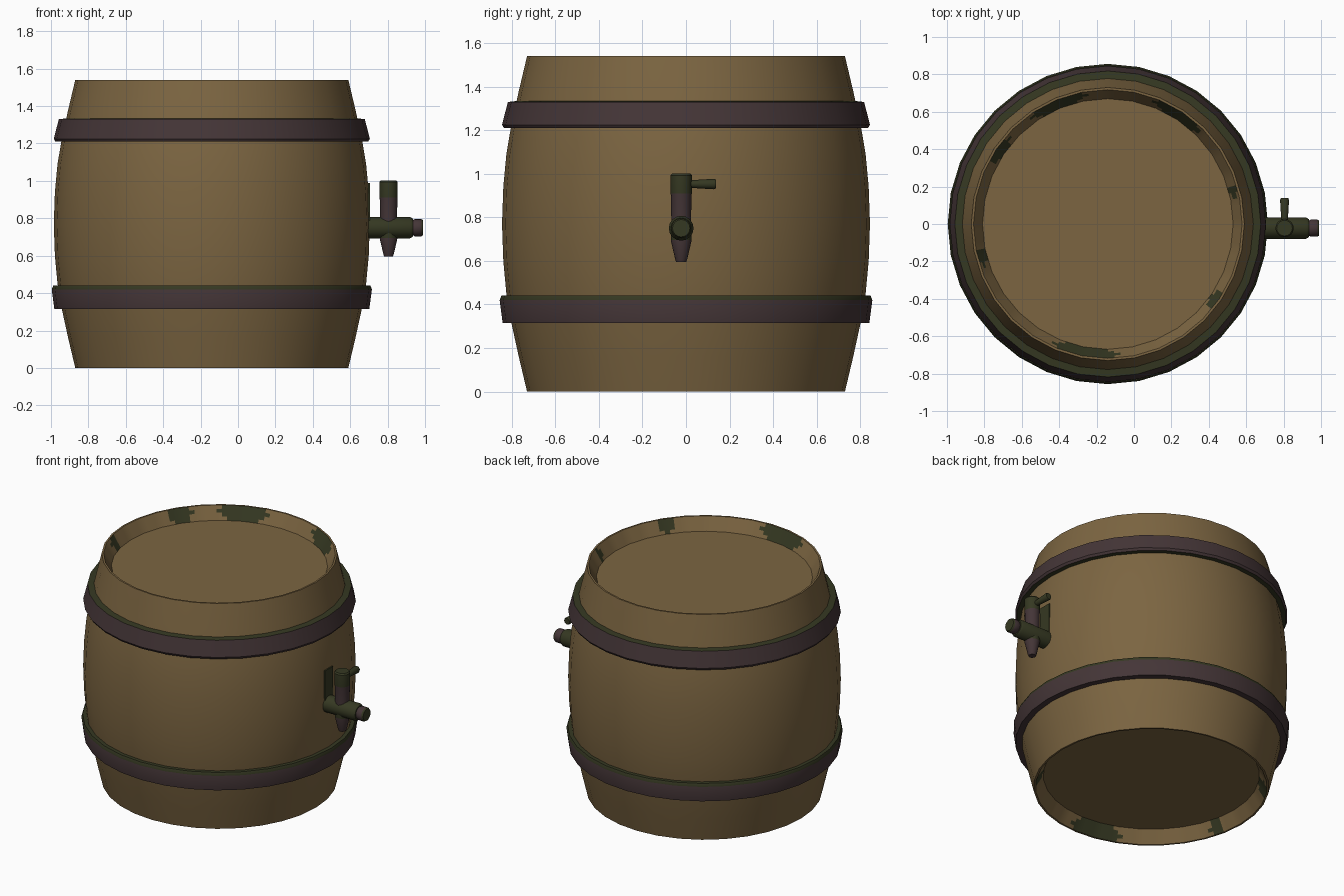
import bpy, bmesh, math
from mathutils import Matrix, Vector

cube = bpy.data.objects.get("Cube")
if cube:
    bpy.data.objects.remove(cube, do_unlink=True)


def material(name, color):
    m = bpy.data.materials.new(name)
    m.use_nodes = True
    m.diffuse_color = (*color, 1)
    m.node_tree.nodes["Principled BSDF"].inputs["Base Color"].default_value = (*color, 1)
    return m


MATS = [material("wood", (0.20, 0.130, 0.053)),
        material("dark_metal", (0.058, 0.036, 0.038)),
        material("mossy_green", (0.036, 0.040, 0.016))]
WOOD, METAL, GREEN = range(3)
CENTER = Vector((-0.14, 0, 0))


def finish(name, bm):
    bmesh.ops.recalc_face_normals(bm, faces=bm.faces)
    mesh = bpy.data.meshes.new(name)
    bm.to_mesh(mesh)
    bm.free()
    for m in MATS:
        mesh.materials.append(m)
    obj = bpy.data.objects.new(name, mesh)
    bpy.context.collection.objects.link(obj)
    bpy.ops.object.select_all(action='DESELECT')
    obj.select_set(True)
    bpy.context.view_layer.objects.active = obj
    bpy.ops.object.shade_smooth_by_angle(angle=math.radians(35))
    return obj


def lathe(profile, mats, sides, closed=False):
    """Turn (radius, height) points about z; mats gives one colour per band."""
    bm = bmesh.new()
    angles = [math.tau * i / sides for i in range(sides)]
    rings = [[bm.verts.new((r * math.cos(a), r * math.sin(a), z)) for a in angles]
             for r, z in profile]
    for i, mat in enumerate(mats):
        low, high = rings[i], rings[(i + 1) % len(rings)]
        for j in range(sides):
            k = (j + 1) % sides
            bm.faces.new((low[j], low[k], high[k], high[j])).material_index = mat
    if not closed:
        bm.faces.new(rings[0]).material_index = mats[0]
        bm.faces.new(rings[-1]).material_index = mats[-1]
    return bm


# Barrel body with a recessed lid at each end
HEIGHT, DEPTH = 1.54, 0.083
half = [(0.67, DEPTH), (0.718, 0), (0.73, 0), (0.768, 0.16), (0.803, 0.32),
        (0.825, 0.45), (0.839, 0.6)]
profile = half + [(0.845, HEIGHT / 2)] + [(r, HEIGHT - z) for r, z in reversed(half)]
bm = lathe(profile, [WOOD] * (len(profile) - 1), 32)


# Worn green patches on the slanted inner walls of both rims
def on_wall(v):
    r = math.hypot(v.co.x, v.co.y)
    return r < 0.72


wall_edges = [e for e in bm.edges if all(on_wall(v) for v in e.verts)]
bmesh.ops.subdivide_edges(bm, edges=wall_edges, cuts=3, use_grid_fill=True)
WORN = [(57, 13), (112, 14), (146, 7), (-100, 15), (-35, 4), (15, 3), (195, 4)]
for f in bm.faces:
    c = f.calc_center_median()
    inside = 0.66 < math.hypot(c.x, c.y) < 0.718 and abs(f.normal.z) < 0.95
    if inside and all(on_wall(v) for v in f.verts):
        angle = math.degrees(math.atan2(c.y, c.x))
        level = min(c.z, HEIGHT - c.z) / DEPTH
        for mid, width in WORN:
            off = abs((angle - mid + 180) % 360 - 180)
            if off < width * (1 - 0.8 * abs(level - 0.4)):
                f.material_index = GREEN
finish("barrel_body", bm).location = CENTER

# Two hoops with mossy upper and lower edges
upper = [(0.80, 1.21), (0.836, 1.21), (0.845, 1.225), (0.818, 1.33), (0.77, 1.335)]
lower = [(0.79, 0.315), (0.842, 0.315), (0.856, 0.42), (0.848, 0.44), (0.81, 0.44)]
for name, points, mats in (("upper_hoop", upper, [GREEN, METAL, METAL, GREEN, METAL]),
                           ("lower_hoop", lower, [METAL, METAL, GREEN, GREEN, METAL])):
    finish(name, lathe(points, mats, 32, closed=True)).location = CENTER


# Tap parts, each turned about its own axis
def tap_part(name, profile, mats, location, rotation=Matrix()):
    obj = finish(name, lathe(profile, mats, 16))
    obj.matrix_world = Matrix.Translation(location) @ rotation
    return obj


ALONG_X = Matrix.Rotation(math.pi / 2, 4, 'Y')
ALONG_Y = Matrix.Rotation(-math.pi / 2, 4, 'X')
TAP_X, TAP_Y, TAP_Z = 0.805, -0.022, 0.75

tap_part("tap_pipe", [(0.057, 0), (0.057, 0.235), (0.048, 0.25)],
         [GREEN, GREEN], (0.685, TAP_Y, TAP_Z), ALONG_X)
tap_part("tap_nozzle", [(0.038, 0), (0.046, 0.015), (0.046, 0.05), (0.04, 0.06)],
         [METAL, METAL, GREEN], (0.93, TAP_Y, TAP_Z), ALONG_X)
tap_part("tap_stem", [(0.045, 0), (0.047, 0.15), (0.049, 0.16), (0.049, 0.243), (0.042, 0.252)],
         [METAL, METAL, GREEN, GREEN], (TAP_X, TAP_Y, TAP_Z))
tap_part("tap_spout", [(0.023, 0), (0.027, 0.01), (0.048, 0.1), (0.048, 0.14)],
         [METAL, METAL, GREEN], (TAP_X, TAP_Y, 0.595))
tap_part("tap_handle", [(0.016, 0), (0.018, 0.05), (0.024, 0.15), (0.02, 0.16)],
         [GREEN] * 3, (TAP_X, TAP_Y, 0.953), ALONG_Y)

# Dark stain on the wood behind the tap
bm = bmesh.new()
bmesh.ops.create_cube(bm, size=1)
for f in bm.faces:
    f.material_index = GREEN
bmesh.ops.scale(bm, vec=(0.009, 0.085, 0.22), verts=bm.verts)
finish("tap_stain", bm).location = (0.7, TAP_Y, 0.88)
